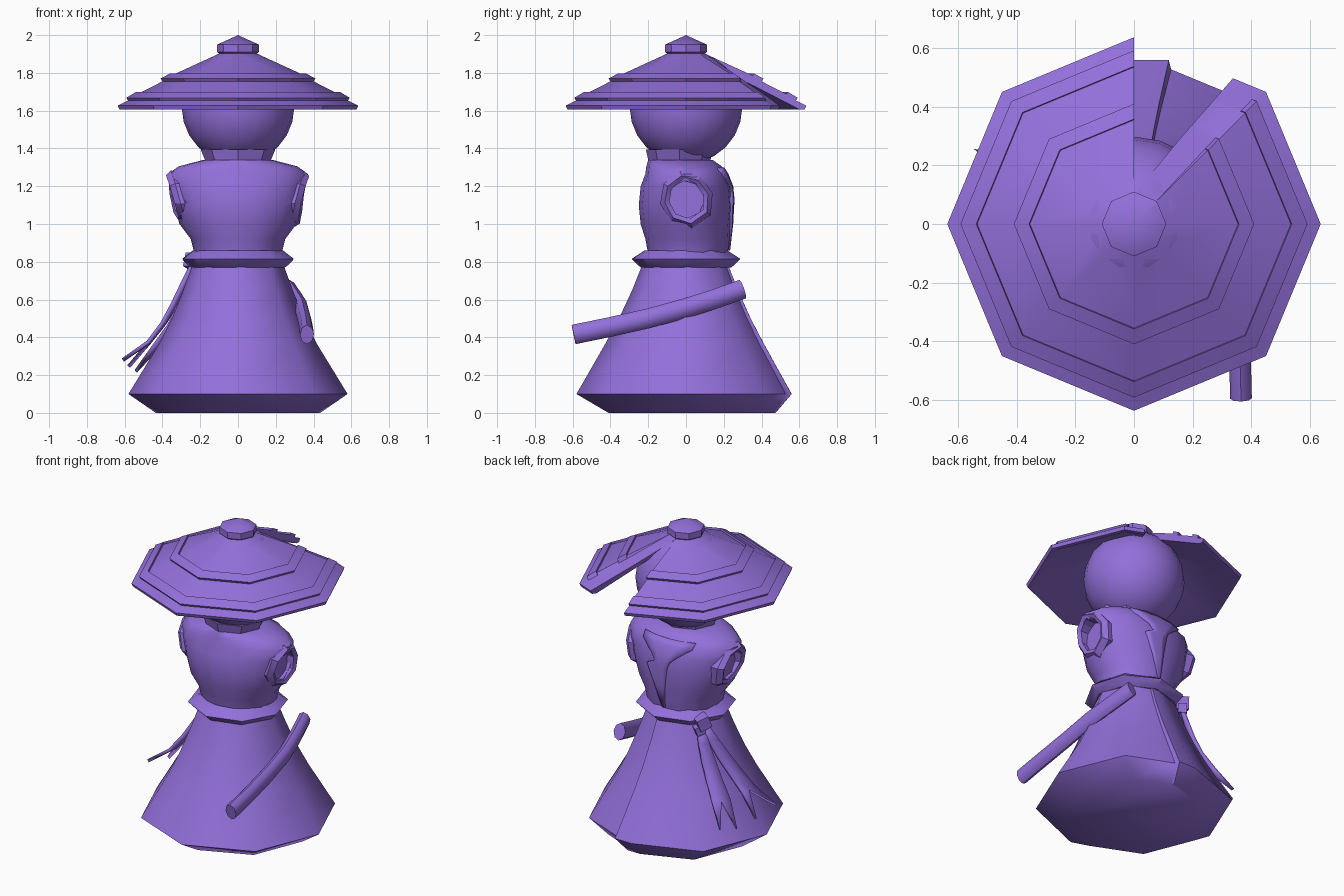
import bpy, bmesh, math, random
from mathutils import Matrix, Vector

if "Cube" in bpy.data.objects:
    bpy.data.objects.remove(bpy.data.objects["Cube"])

random.seed(4)
purple = bpy.data.materials.new("medium_purple")
purple.diffuse_color = (0.292, 0.162, 0.708, 1)
purple.use_nodes = True
purple.node_tree.nodes["Principled BSDF"].inputs["Base Color"].default_value = purple.diffuse_color


def finish(name, bm, angle=35):
    bmesh.ops.recalc_face_normals(bm, faces=bm.faces)
    me = bpy.data.meshes.new(name)
    bm.to_mesh(me)
    bm.free()
    ob = bpy.data.objects.new(name, me)
    bpy.context.collection.objects.link(ob)
    me.materials.append(purple)
    bpy.ops.object.select_all(action='DESELECT')
    ob.select_set(True)
    bpy.context.view_layer.objects.active = ob
    bpy.ops.object.shade_smooth_by_angle(angle=math.radians(angle))
    return ob


def skin(bm, rings, cap=True, closed=True):
    """Bridge equal-length point rings with quads."""
    vs = [[bm.verts.new(p) for p in ring] for ring in rings]
    n = len(vs[0])
    for a, b in zip(vs, vs[1:]):
        for i in range(n if closed else n - 1):
            j = (i + 1) % n
            bm.faces.new((a[i], a[j], b[j], b[i]))
    if cap:
        bm.faces.new(vs[0])
        bm.faces.new(vs[-1])
    return vs


def loft(name, sections, angles, angle=35):
    """Sections are (z, x radius, y radius, y centre); angles are (degrees, factor)."""
    bm = bmesh.new()
    skin(bm, [[(rx * f * math.cos(math.radians(a)),
                cy + ry * f * math.sin(math.radians(a)), z) for a, f in angles]
              for z, rx, ry, cy in sections])
    return finish(name, bm, angle)


def sides(n, phase=0):
    return [(phase + 360 * i / n, 1) for i in range(n)]


def cut(ob, cutter):
    mod = ob.modifiers.new("cut", 'BOOLEAN')
    mod.object = cutter
    mod.solver = 'EXACT'
    bpy.context.view_layer.objects.active = ob
    bpy.ops.object.modifier_apply(modifier=mod.name)
    bpy.data.objects.remove(cutter)


def polar(a, r, z):
    return Vector((r * math.cos(math.radians(a)), r * math.sin(math.radians(a)), z))


# skirt with an overlapping pleat at the back
pleat = [(0, 1), (45, 1), (76.5, .935), (78, .985), (90, .965),
         (135, 1), (180, 1), (225, 1), (270, 1), (315, 1)]
loft("skirt", [(0, .435, .45, .04), (.1, .58, .58, 0), (.37, .415, .425, 0),
               (.5, .35, .355, 0), (.65, .29, .285, 0), (.8, .235, .225, 0)], pleat, 50)

# belt
loft("belt", [(.77, .25, .24, 0), (.785, .27, .26, 0), (.815, .298, .29, 0),
              (.86, .24, .22, 0)], sides(8, -6), 30)

# torso
body = [(.84, .23, .21, .01), (.92, .25, .225, .01), (1.0, .31, .24, 0),
        (1.1, .34, .25, 0), (1.2, .365, .24, 0), (1.265, .37, .215, 0),
        (1.305, .315, .20, -.01), (1.34, .18, .17, -.03)]
torso = loft("torso", body, sides(16), 50)


def body_point(a, z, off):
    for s, t in zip(body, body[1:]):
        if z <= t[0]:
            k = (z - s[0]) / (t[0] - s[0])
            rx, ry, cy = (s[i] + (t[i] - s[i]) * k for i in (1, 2, 3))
            c, n = math.cos(math.radians(a)), math.sin(math.radians(a))
            return Vector(((rx + off) * c, cy + (ry + off) * n, z))


# empty sleeves: shallow recess with a ragged cuff around it
for side, name in ((1, "right_cuff"), (-1, "left_cuff")):
    tilt = math.radians(14)
    bm = bmesh.new()
    bmesh.ops.create_cone(bm, cap_ends=True, segments=8, radius1=.1, radius2=.1, depth=.2,
                          matrix=Matrix.Translation((side * .39, 0, 1.13))
                          @ Matrix.Rotation(math.pi / 2, 4, 'Y'))
    cut(torso, finish("sleeve_cutter", bm))
    bm = bmesh.new()
    wobble = [random.uniform(-.012, .012) for i in range(8)]
    rings = []
    for i in range(9):
        a, wob = math.pi * (i % 8) / 4 + .2, wobble[i % 8]
        ring = []
        for r, x in ((.10, -.05), (.10, .02), (.125, .032), (.15, .0), (.14, -.06)):
            y, z = (r + wob) * math.cos(a), (r + wob) * math.sin(a)
            ring.append((side * (.318 + x + wob + z * math.tan(tilt)), y, 1.135 + z))
        rings.append(ring)
    skin(bm, rings, cap=False, closed=False)
    bmesh.ops.remove_doubles(bm, verts=bm.verts, dist=1e-5)
    finish(name, bm, 30)

# crossed lapel on the back of the torso
bm = bmesh.new()
rows = []
for z, a0, a1 in ((1.3, 59, 124), (1.265, 64, 118), (1.2, 78, 104), (1.16, 82, 98),
                  (1.13, 72, 96), (1.0, 80, 93), (.86, 88, 92)):
    rows.append([body_point(a0 + (a1 - a0) * k / 4, z, .01) for k in range(5)])
skin(bm, rows, cap=False, closed=False)
lapel = finish("lapel", bm, 40)
sol = lapel.modifiers.new("thickness", 'SOLIDIFY')
sol.thickness = .025
sol.offset = -1

# collar
loft("collar", [(1.32, .165, .16, -.035), (1.34, .175, .165, -.035),
                (1.395, .198, .178, -.035), (1.39, .16, .15, -.035)], sides(8), 30)

# head
bm = bmesh.new()
bmesh.ops.create_uvsphere(bm, u_segments=20, v_segments=12, radius=.298,
                          matrix=Matrix.Translation((0, 0, 1.618)))
finish("head", bm, 60)

# stepped hat shell, open along a broken-out wedge; the strip beside the break is plain
hat_profile = [(0, 2.0), (.11, 1.95), (.11, 1.91), (.10, 1.902), (.355, 1.785),
               (.358, 1.798), (.41, 1.77), (.40, 1.755), (.535, 1.687), (.538, 1.70),
               (.592, 1.668), (.582, 1.654), (.637, 1.627), (.628, 1.606),
               (.60, 1.607), (.06, 1.885), (0, 1.885)]
bm = bmesh.new()
rings = []
for r, z in hat_profile:
    ring = [polar(a, r, z) for a in range(90, 406, 45)]
    x_cut = max(0, (r - .112) / 1.555)
    plain = min(z, 1.902 - .512 * (r - .1)) if r > .112 else z
    for x in (max(x_cut, .68 * r) if x_cut else 0.7 * r, x_cut):
        ring.append(Vector((x, r - .4142 * x, plain)))
    rings.append(ring)
vs = skin(bm, rings, cap=False, closed=False)
for col in (0, -1):
    bm.faces.new([row[col] for row in vs[3:16]])
bmesh.ops.remove_doubles(bm, verts=bm.verts, dist=1e-4)
finish("hat", bm, 30)

# curved scabbard on the right hip
path = [Vector(p) for p in ((.268, .30, .655), (.305, .15, .602), (.335, 0, .555),
                            (.35, -.2, .50), (.36, -.4, .455), (.365, -.595, .415))]
bm = bmesh.new()
rings = []
for i, p in enumerate(path):
    d = (path[min(i + 1, 5)] - path[max(i - 1, 0)]).normalized()
    out = d.cross(Vector((0, 0, 1))).normalized()
    up = out.cross(d)
    rings.append([p + out * .037 * math.cos(math.pi * k / 4) +
                  up * .052 * math.sin(math.pi * k / 4) for k in range(8)])
skin(bm, rings)
finish("scabbard", bm, 60)

# sash knot
for name, a, r, z, size in (("knot", 145, .285, .8, .075), ("knot_loop", 141, .285, .755, .055)):
    bm = bmesh.new()
    bmesh.ops.create_cube(bm, size=size, matrix=Matrix.Translation(polar(a, r, z))
                          @ Matrix.Rotation(math.radians(a), 4, 'Z')
                          @ Matrix.Rotation(.35, 4, 'X'))
    finish(name, bm)

# sash tails, each ending in a swallow-tail notch
for name, drop, centres, tips in (
        ("sash_tail_back", 0, (143, 145, 148, 150, 151), ((145, .585, .23), (155, .597, .22))),
        ("sash_tail_side", .03, (147, 156, 165, 172, 176), ((169, .59, .245), (185, .612, .28)))):
    bm = bmesh.new()
    rows = []
    for a, (r, z, w) in zip(centres, ((.27, .78, 4), (.305, .67, 6), (.345, .56, 7),
                                      (.395, .46, 7), (.47, .36, 7))):
        rows.append([polar(a + k * w, r + (.006 if k else 0), z + drop * .5) for k in (-1, 0, 1)])
    last = skin(bm, rows, cap=False, closed=False)[-1]
    for tip, pair in zip(tips, ((last[0], last[1]), (last[1], last[2]))):
        bm.faces.new((pair[0], pair[1], bm.verts.new(polar(*tip))))
    tail = finish(name, bm, 40)
    sol = tail.modifiers.new("thickness", 'SOLIDIFY')
    sol.thickness = .02
    sol.offset = 0
